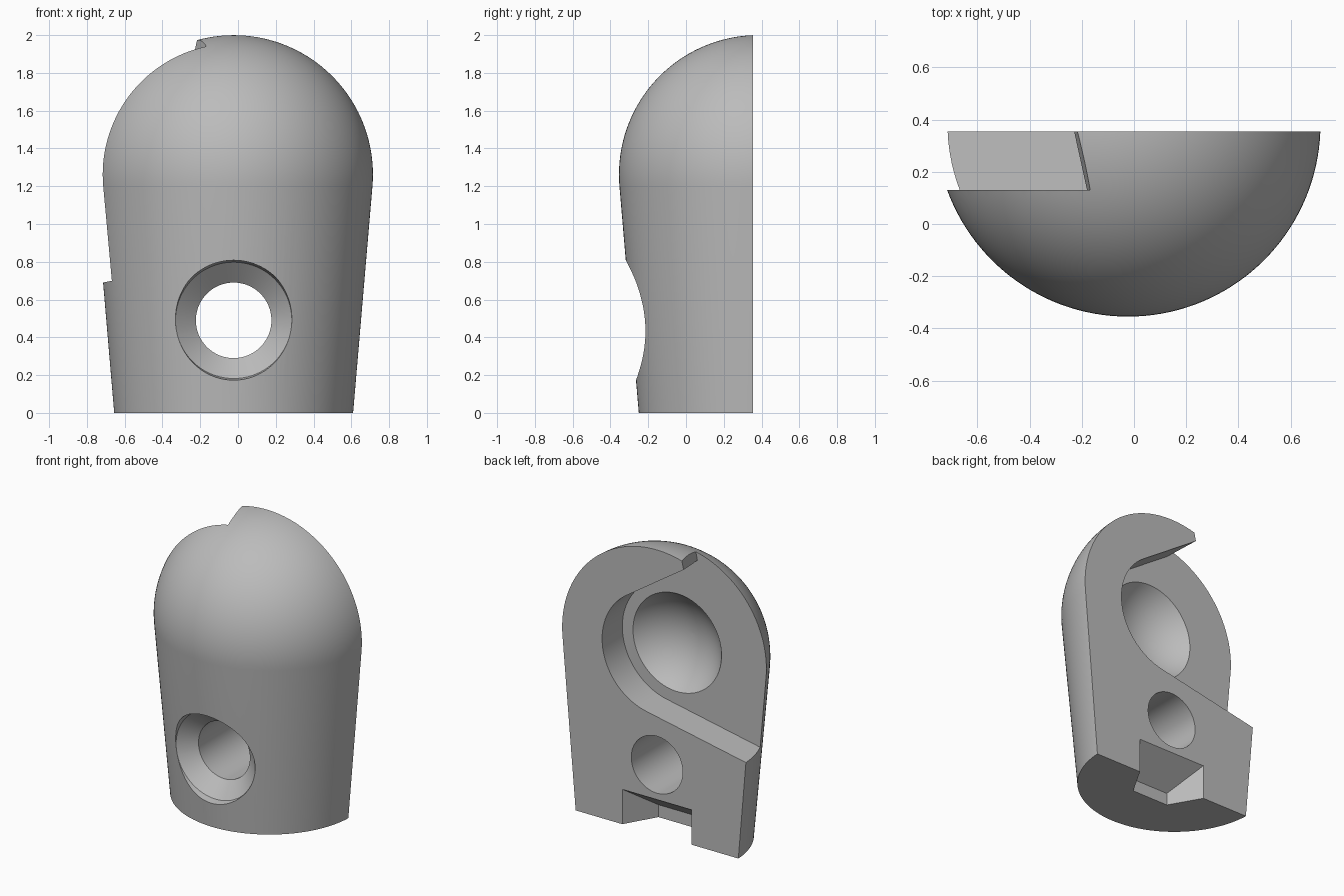
import bpy, bmesh, math
from mathutils import Matrix, Vector

if "Cube" in bpy.data.objects:
    bpy.data.objects.remove(bpy.data.objects["Cube"])

AXIS_X, AXIS_Y = -0.023, 0.383      # vertical axis of the capsule
BACK, FLOOR = 0.355, 0.13           # back face and pocket floor
BALL_Z, DOME_R, SOCKET_R = 1.262, 0.738, 0.427
BASE_R = 0.633
HOLE_Z = 0.49


def finish(bm, name):
    bmesh.ops.recalc_face_normals(bm, faces=bm.faces)
    mesh = bpy.data.meshes.new(name)
    bm.to_mesh(mesh)
    bm.free()
    obj = bpy.data.objects.new(name, mesh)
    bpy.context.collection.objects.link(obj)
    return obj


def loft(rings, name):
    """Closed solid through matching rings of points."""
    bm = bmesh.new()
    loops = [[bm.verts.new(p) for p in ring] for ring in rings]
    n = len(loops[0])
    for a, b in zip(loops, loops[1:]):
        for i in range(n):
            j = (i + 1) % n
            bm.faces.new((a[i], a[j], b[j], b[i]))
    bm.faces.new(loops[0])
    bm.faces.new(loops[-1])
    return finish(bm, name)


def turned(profile, name, matrix, sides):
    """Solid turned about local z from (radius, height) pairs."""
    rings = []
    for r, h in profile:
        angles = [2 * math.pi * i / sides for i in range(sides)]
        rings.append([matrix @ Vector((r * math.cos(a), r * math.sin(a), h)) for a in angles])
    return loft(rings, name)


# Body: tapered shaft flowing into a round dome, halved by the back plane
tangent = math.radians(-4.9)
profile = [(BASE_R, 0)]
for i in range(40):
    a = tangent + (math.radians(89.5) - tangent) * i / 39
    profile.append((DOME_R * math.cos(a), BALL_Z + DOME_R * math.sin(a)))
body = turned(profile, "clamp_half_body", Matrix.Translation((AXIS_X, AXIS_Y, 0)), 144)
bm = bmesh.new()
bm.from_mesh(body.data)
cut = bmesh.ops.bisect_plane(bm, geom=bm.verts[:] + bm.edges[:] + bm.faces[:],
                             plane_co=(0, BACK, 0), plane_no=(0, 1, 0), clear_outer=True)
bmesh.ops.holes_fill(bm, edges=[e for e in bm.edges if e.is_boundary])
bmesh.ops.recalc_face_normals(bm, faces=bm.faces)
bm.to_mesh(body.data)
bm.free()

cutters = []

# Side pocket: arc round the socket, with straight tangent walls to the edge
centre = Vector((AXIS_X, BALL_Z))


def tangent_angle(point, side):
    d = Vector(point) - centre
    return math.atan2(d.y, d.x) + side * math.acos(SOCKET_R / d.length)


def pocket_outline(y, tip, tip_top, low):
    start = tangent_angle(tip, -1)
    end = tangent_angle(low, 1) - 2 * math.pi
    while end > start:
        end -= 2 * math.pi
    while end < start - 2 * math.pi:
        end += 2 * math.pi
    arc = []
    for i in range(49):
        a = start + (end - start) * i / 48
        arc.append(centre + SOCKET_R * Vector((math.cos(a), math.sin(a))))
    slope = (Vector(low) - arc[-1]).normalized()
    far = Vector(low) + slope * 0.4
    points = [Vector(tip_top), Vector(tip)] + arc + [far, Vector((far.x, 2.1))]
    return [(p.x, y, p.y) for p in points]


low_corner = (-0.715, 0.69)
cutters.append(loft([
    pocket_outline(BACK + 0.025, (-0.235, 1.919), (-0.196, 2.1), low_corner),
    pocket_outline(FLOOR, (-0.18, 1.882), (-0.134, 2.1), low_corner)], "pocket_cutter"))

# Ball socket sunk into the pocket floor
ball = []
for i in range(41):
    a = math.radians(-89.5 + 179 * i / 40)
    ball.append((SOCKET_R * math.cos(a), SOCKET_R * math.sin(a)))
to_back = Matrix.Rotation(math.radians(-90), 4, 'X')
# Only the part of the ball in front of the pocket floor is needed
socket = [(r, h) for r, h in ball if h < FLOOR - AXIS_Y]
neck = math.sqrt(SOCKET_R ** 2 - (AXIS_Y - FLOOR) ** 2)
socket += [(neck, FLOOR - AXIS_Y), (neck, FLOOR - AXIS_Y + 0.03)]
cutters.append(turned(socket, "socket_cutter",
                      Matrix.Translation((AXIS_X, AXIS_Y, BALL_Z)) @ to_back, 96))

# Countersunk screw hole
cutters.append(turned([(0.32, -0.6), (0.318, -0.27), (0.308, -0.215), (0.2, -0.12), (0.2, 0.5)],
                      "screw_hole_cutter",
                      Matrix.Translation((AXIS_X, 0, HOLE_Z)) @ to_back, 80))

# Six-sided nut recess in the base with a sloping roof
hexagon = []
for i in range(6):
    a = math.radians(60 * i)
    hexagon.append((AXIS_X + 0.286 * math.cos(a), AXIS_Y + 0.286 * math.sin(a)))
cutters.append(loft([[(x, y, -0.1) for x, y in hexagon],
                     [(x, y, 0.245 + 0.72 * (y - BACK)) for x, y in hexagon]], "nut_recess_cutter"))

for cutter in cutters:
    cutter.hide_render = True
    mod = body.modifiers.new(cutter.name, 'BOOLEAN')
    mod.operation = 'DIFFERENCE'
    mod.solver = 'EXACT'
    mod.object = cutter
bpy.context.view_layer.update()
result = bpy.data.meshes.new_from_object(body.evaluated_get(bpy.context.evaluated_depsgraph_get()))
body.modifiers.clear()
body.data = result
for cutter in cutters:
    bpy.data.objects.remove(cutter)

# One plain grey
grey = bpy.data.materials.new("plain_grey")
grey.use_nodes = True
colour = (0.5, 0.5, 0.5, 1)
grey.diffuse_color = colour
grey.node_tree.nodes["Principled BSDF"].inputs["Base Color"].default_value = colour
body.data.materials.clear()
body.data.materials.append(grey)

bpy.ops.object.select_all(action='DESELECT')
body.select_set(True)
bpy.context.view_layer.objects.active = body
bpy.ops.object.shade_smooth_by_angle(angle=math.radians(25))
